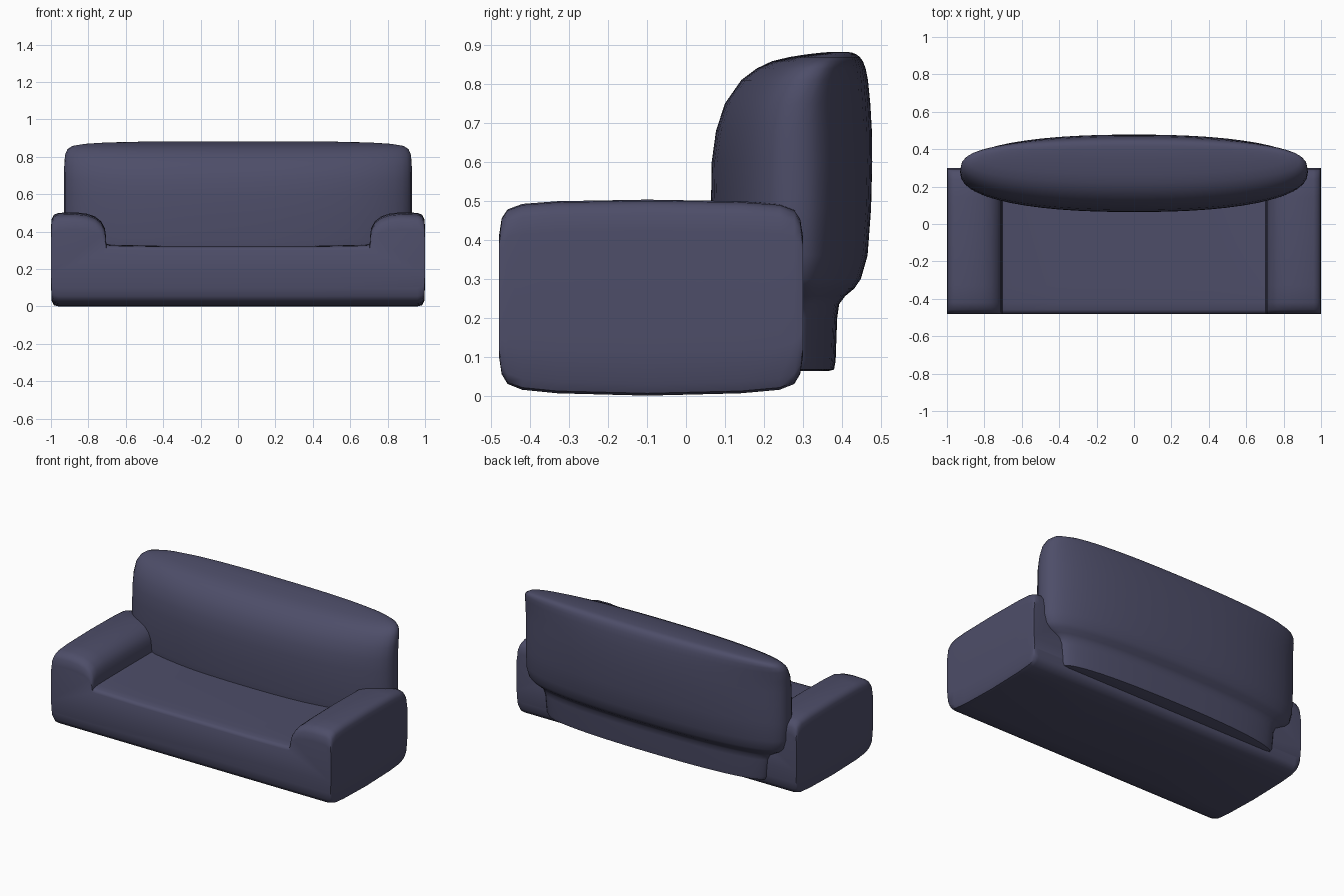
import bpy, bmesh, math

fabric = bpy.data.materials.new("dark_blue_fabric")
fabric.diffuse_color = (0.075, 0.075, 0.14, 1)


def loft(name, rings):
    """Skin a list of equal-length closed rings and cap both ends."""
    bm = bmesh.new()
    rows = [[bm.verts.new(p) for p in ring] for ring in rings]
    n = len(rows[0])
    for a, b in zip(rows, rows[1:]):
        for i in range(n):
            j = (i + 1) % n
            bm.faces.new((a[i], a[j], b[j], b[i]))
    bm.faces.new(rows[0][::-1])
    bm.faces.new(rows[-1])
    bmesh.ops.recalc_face_normals(bm, faces=bm.faces)
    mesh = bpy.data.meshes.new(name)
    bm.to_mesh(mesh)
    bm.free()
    obj = bpy.data.objects.new(name, mesh)
    bpy.context.collection.objects.link(obj)
    mesh.materials.append(fabric)
    bpy.ops.object.select_all(action='DESELECT')
    obj.select_set(True)
    bpy.context.view_layer.objects.active = obj
    bpy.ops.object.shade_smooth_by_angle(angle=math.radians(42))
    return obj


# Seat and arms: one U-shaped front profile, mirrored, run from front to back
half = [(0.4, 0), (0.96, 0), (0.985, 0.006), (0.996, 0.03), (1, 0.12), (1, 0.42),
        (0.996, 0.465), (0.985, 0.487), (0.96, 0.497), (0.87, 0.5), (0.81, 0.493),
        (0.765, 0.478), (0.73, 0.45), (0.712, 0.415), (0.706, 0.375), (0.704, 0.332),
        (0.68, 0.328), (0.4, 0.322)]
profile = half + [(-x, z) for x, z in reversed(half)]
# stations: y, underside height, arm top height
stations = [(-0.48, 0.10, 0.41), (-0.473, 0.055, 0.455), (-0.458, 0.03, 0.478),
            (-0.42, 0.015, 0.492), (-0.33, 0.006, 0.499), (-0.1, 0.0, 0.503),
            (0.14, 0.006, 0.499), (0.24, 0.015, 0.492), (0.278, 0.03, 0.478),
            (0.293, 0.055, 0.455), (0.30, 0.10, 0.41)]
loft("seat_and_arms", [[(x, y, lo + z / 0.5 * (hi - lo)) for x, z in profile]
                       for y, lo, hi in stations])

# Backrest: lens-shaped plan stacked upwards, narrow plinth below, full cushion above
# levels: z, half width, front y, back y
levels = [(0.063, 0.74, 0.12, 0.365), (0.067, 0.775, 0.11, 0.38), (0.09, 0.79, 0.10, 0.384),
          (0.20, 0.80, 0.09, 0.388), (0.235, 0.815, 0.085, 0.393), (0.255, 0.85, 0.08, 0.408),
          (0.275, 0.885, 0.075, 0.432), (0.30, 0.91, 0.07, 0.449), (0.36, 0.927, 0.066, 0.466),
          (0.48, 0.93, 0.064, 0.475), (0.60, 0.93, 0.066, 0.478), (0.68, 0.93, 0.077, 0.477),
          (0.75, 0.929, 0.10, 0.473), (0.81, 0.925, 0.142, 0.467), (0.84, 0.912, 0.182, 0.461),
          (0.858, 0.885, 0.22, 0.454), (0.869, 0.82, 0.265, 0.446), (0.876, 0.71, 0.31, 0.437),
          (0.88, 0.56, 0.345, 0.427), (0.882, 0.35, 0.37, 0.415)]


def lens(z, a, front, back, n=56):
    mid = max(0.28, (front + back) / 2)
    ring = []
    for i in range(n):
        ang = 2 * math.pi * i / n
        t = math.cos(ang)
        bulge = max(0.0, 1 - abs(t) ** 2.3) ** 0.42
        side = (back - mid) if math.sin(ang) > 0 else (front - mid)
        ring.append((a * t, mid + side * bulge, z))
    return ring


loft("backrest", [lens(*level) for level in levels])
